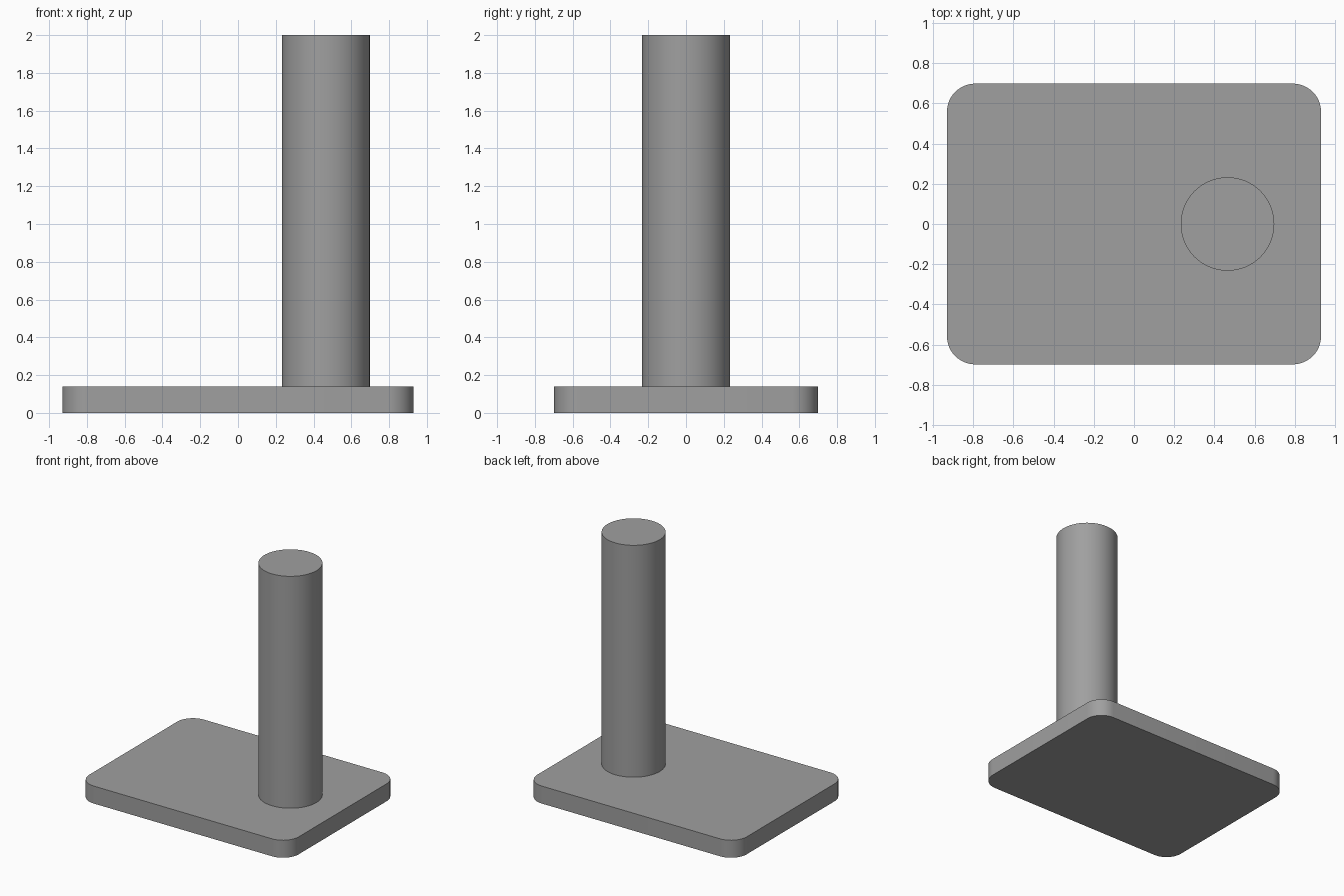
import bpy, bmesh, math

if "Cube" in bpy.data.objects:
    bpy.data.objects.remove(bpy.data.objects["Cube"])

grey = bpy.data.materials.new("plain_grey")
grey.diffuse_color = (0.35, 0.35, 0.35, 1)
grey.use_nodes = True
grey.node_tree.nodes["Principled BSDF"].inputs["Base Color"].default_value = grey.diffuse_color


def extrude_outline(name, outline, z0, z1):
    """Closed prism from a counter-clockwise outline, smooth around the sides."""
    bm = bmesh.new()
    bottom = bm.faces.new([bm.verts.new((x, y, z0)) for x, y in outline])
    top = bmesh.ops.extrude_face_region(bm, geom=[bottom], use_keep_orig=True)
    for v in top["geom"]:
        if isinstance(v, bmesh.types.BMVert):
            v.co.z = z1
    bmesh.ops.recalc_face_normals(bm, faces=bm.faces)
    mesh = bpy.data.meshes.new(name)
    bm.to_mesh(mesh)
    bm.free()
    mesh.materials.append(grey)
    obj = bpy.data.objects.new(name, mesh)
    bpy.context.collection.objects.link(obj)
    bpy.ops.object.select_all(action='DESELECT')
    obj.select_set(True)
    bpy.context.view_layer.objects.active = obj
    bpy.ops.object.shade_smooth_by_angle(angle=math.radians(30))
    return obj


def arc(cx, cy, r, start, sweep, steps):
    return [(cx + r * math.cos(start + sweep * i / steps),
             cy + r * math.sin(start + sweep * i / steps)) for i in range(steps + 1)]


# Base plate with rounded corners
HX, HY, R, THICK = 0.93, 0.698, 0.14, 0.14
corners = [(1, 1), (-1, 1), (-1, -1), (1, -1)]
plate = []
for i, (sx, sy) in enumerate(corners):
    plate += arc(sx * (HX - R), sy * (HY - R), R, i * math.pi / 2, math.pi / 2, 12)
extrude_outline("base_plate", plate, 0, THICK)

# Upright round post standing off-centre on the plate
post = arc(0.465, 0, 0.2325, 0, 2 * math.pi, 64)[:-1]
extrude_outline("post", post, THICK, 2.0)
